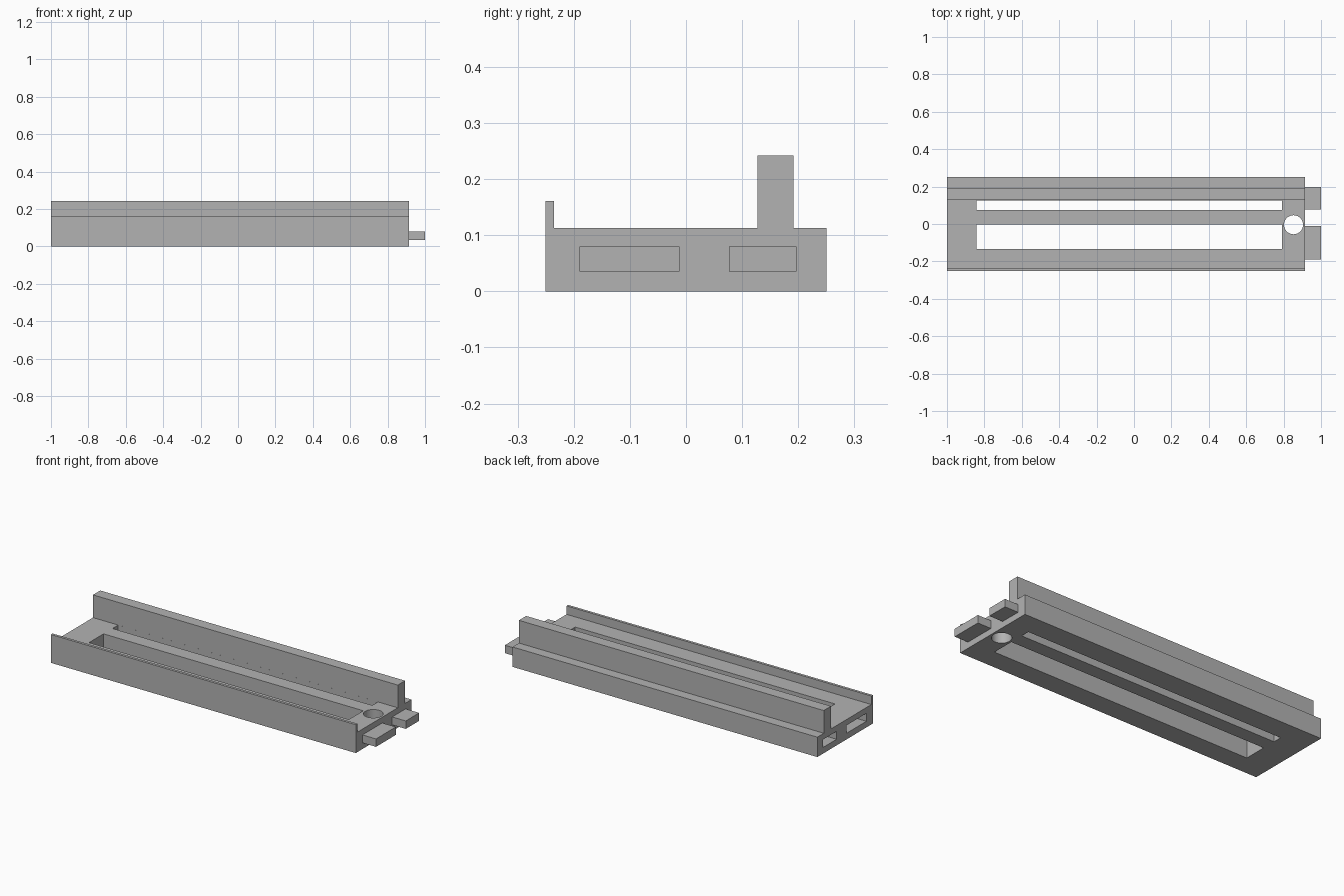
import bpy
import bmesh

cube = bpy.data.objects.get("Cube")
if cube:
    bpy.data.objects.remove(cube, do_unlink=True)

grey = bpy.data.materials.new("plain grey")
grey.use_nodes = True
colour = (0.45, 0.45, 0.45, 1)
grey.diffuse_color = colour
grey.node_tree.nodes["Principled BSDF"].inputs["Base Color"].default_value = colour

LEFT, RIGHT = -1.0, 0.915
BASE_TOP = 0.113


def finish(name, bm):
    bmesh.ops.recalc_face_normals(bm, faces=bm.faces[:])
    mesh = bpy.data.meshes.new(name)
    bm.to_mesh(mesh)
    bm.free()
    mesh.materials.append(grey)
    obj = bpy.data.objects.new(name, mesh)
    bpy.context.collection.objects.link(obj)
    return obj


def box(name, xs, ys, zs):
    bm = bmesh.new()
    bmesh.ops.create_cube(bm, size=1)
    for v in bm.verts:
        v.co = [r[0] if c < 0 else r[1] for c, r in zip(v.co, (xs, ys, zs))]
    return finish(name, bm)


def cut(target, cutter):
    cutter.hide_render = True
    mod = target.modifiers.new("cut", "BOOLEAN")
    mod.operation = "DIFFERENCE"
    mod.solver = "EXACT"
    mod.object = cutter
    bpy.context.view_layer.objects.active = target
    bpy.ops.object.modifier_apply(modifier=mod.name)
    bpy.data.objects.remove(cutter, do_unlink=True)


# Track body: cross-section with a thin front lip and a tall rear fence
profile = [(-0.25, 0), (0.25, 0), (0.25, BASE_TOP), (0.192, BASE_TOP),
           (0.192, 0.242), (0.127, 0.242), (0.127, BASE_TOP),
           (-0.235, BASE_TOP), (-0.235, 0.161), (-0.25, 0.161)]
bm = bmesh.new()
face = bm.faces.new([bm.verts.new((LEFT, y, z)) for y, z in profile])
ext = bmesh.ops.extrude_face_region(bm, geom=[face])
moved = [g for g in ext["geom"] if isinstance(g, bmesh.types.BMVert)]
bmesh.ops.translate(bm, verts=moved, vec=(RIGHT - LEFT, 0, 0))
body = finish("track_body", bm)

# Long slots through the floor
for ys in ((-0.134, -0.004), (0.076, 0.1268)):
    cut(body, box("slot_cutter", (-0.842, 0.79), ys, (-0.1, 0.15)))

# Round hole near the right end
bm = bmesh.new()
bmesh.ops.create_cone(bm, cap_ends=True, segments=48, radius1=0.051,
                      radius2=0.051, depth=0.5)
bmesh.ops.translate(bm, verts=bm.verts[:], vec=(0.853, -0.004, 0))
cut(body, finish("hole_cutter", bm))

# Connecting tongues on one end, matching sockets in the other
for side, ys in (("front", (-0.19, -0.012)), ("rear", (0.077, 0.197))):
    zs = (0.035, 0.08)
    cut(body, box("socket_cutter", (LEFT - 0.1, LEFT + 0.088), ys, zs))
    box(side + "_tongue", (RIGHT, 1.0), ys, zs)

bpy.ops.object.select_all(action="DESELECT")
body.select_set(True)
bpy.context.view_layer.objects.active = body
bpy.ops.object.shade_smooth_by_angle(angle=0.5)
